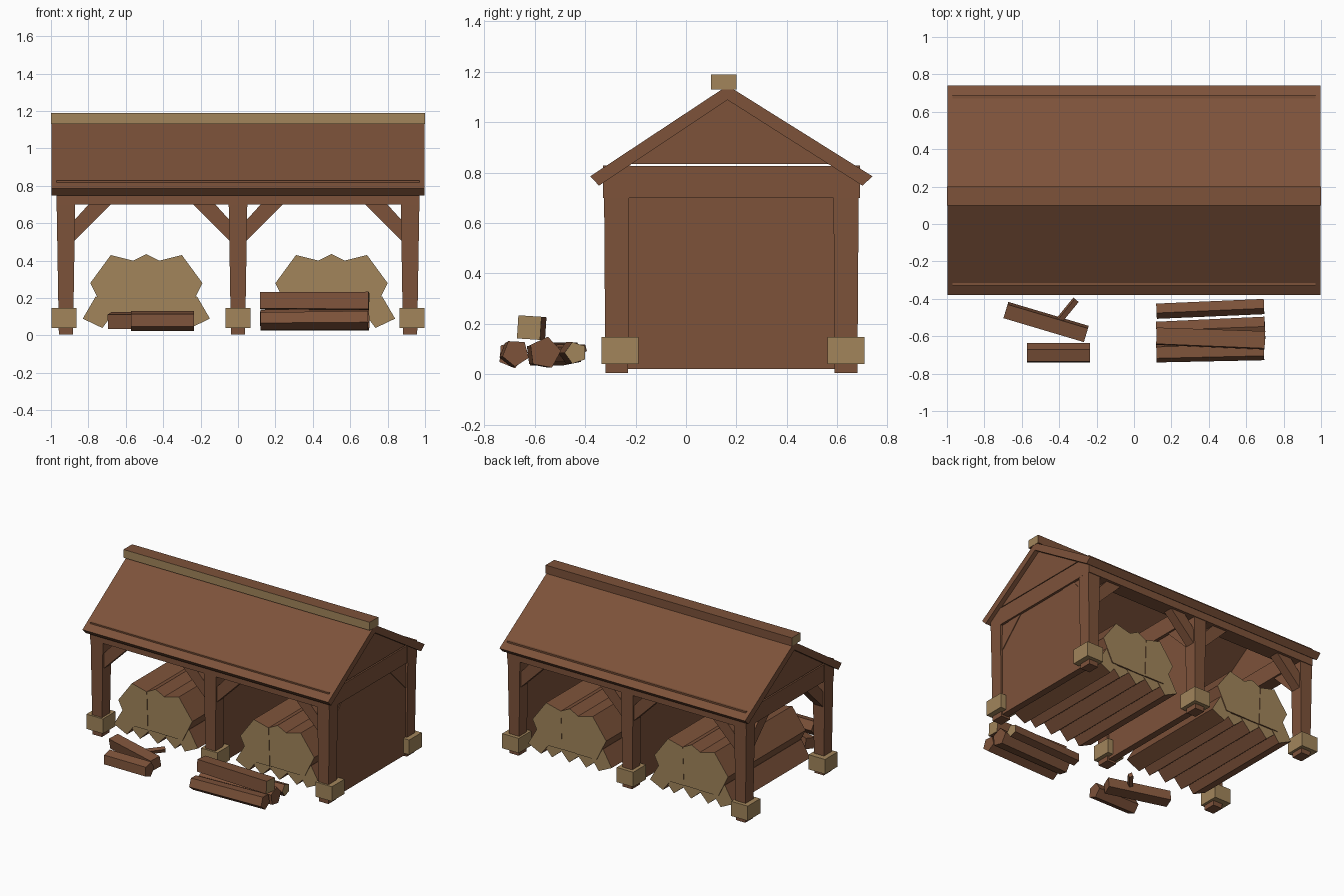
import bpy, bmesh, math
from mathutils import Vector

if "Cube" in bpy.data.objects:
    bpy.data.objects.remove(bpy.data.objects["Cube"])


def material(name, col):
    m = bpy.data.materials.new(name)
    m.diffuse_color = (*col, 1)
    m.use_nodes = True
    m.node_tree.nodes["Principled BSDF"].inputs["Base Color"].default_value = m.diffuse_color
    return m


BROWN = material("brown_wood", (0.205, 0.085, 0.042))
TAN = material("cut_wood", (0.36, 0.235, 0.105))


def loft(name, ring_a, ring_b, side=BROWN, cap=BROWN):
    """Solid between two matching rings of points, with coloured end caps."""
    bm = bmesh.new()
    a = [bm.verts.new(p) for p in ring_a]
    b = [bm.verts.new(p) for p in ring_b]
    n = len(a)
    for i in range(n):
        bm.faces.new((a[i], a[(i + 1) % n], b[(i + 1) % n], b[i]))
    for ring in (a, b):
        bm.faces.new(ring).material_index = 1
    bmesh.ops.recalc_face_normals(bm, faces=bm.faces)
    me = bpy.data.meshes.new(name)
    bm.to_mesh(me)
    bm.free()
    me.materials.append(side)
    me.materials.append(cap)
    ob = bpy.data.objects.new(name, me)
    bpy.context.collection.objects.link(ob)
    return ob


def prism(name, pts, axis, lo, hi, side=BROWN, cap=BROWN):
    """Extrude a profile along x (points are y,z) or along y (points are x,z)."""
    def at(t):
        return [(t, u, v) if axis == 'x' else (u, t, v) for u, v in pts]
    return loft(name, at(lo), at(hi), side, cap)


def box(name, x0, x1, y0, y1, z0, z1, mat=BROWN):
    return prism(name, [(y0, z0), (y1, z0), (y1, z1), (y0, z1)], 'x', x0, x1, mat, mat)


def log(name, p, q, r0, r1, sides, turn, cap=BROWN):
    """Faceted log from p to q."""
    p, q = Vector(p), Vector(q)
    d = (q - p).normalized()
    u = d.cross(Vector((0, 0, 1))).normalized()
    v = u.cross(d)
    def ring(c, r):
        return [c + r * (u * math.cos(turn + math.tau * i / sides)
                         + v * math.sin(turn + math.tau * i / sides)) for i in range(sides)]
    return loft(name, ring(p, r0), ring(q, r1), BROWN, cap)


FRONT, BACK = -0.275, 0.635
POST_X = (-0.92, 0.0, 0.92)

# Posts on stone-coloured footings
for x in POST_X:
    for y in (FRONT, BACK):
        top = [(x + a * 0.05, y + b * 0.05, 0.72) for a, b in ((-1, -1), (1, -1), (1, 1), (-1, 1))]
        low = [(x + a * 0.038, y + b * 0.045, 0.005) for a, b in ((-1, -1), (1, -1), (1, 1), (-1, 1))]
        loft("post", low, top)
        fx = x * 1.011
        fy = -0.262 if y < 0 else BACK
        box("footing", fx - 0.067, fx + 0.067, fy - 0.073, fy + 0.073, 0.04, 0.148, TAN)

# Long beams and cross ties
for y in (FRONT, BACK):
    box("long_beam", -0.97, 0.97, y - 0.055, y + 0.055, 0.70, 0.828)
for x in POST_X:
    box("cross_tie", x - 0.048, x + 0.048, FRONT - 0.05, BACK + 0.05, 0.701, 0.827)

# Diagonal braces between posts and beams
def brace_profile(c, s):
    return [(c + s * 0.03, 0.49), (c + s * 0.05, 0.51), (c + s * 0.25, 0.71),
            (c + s * 0.13, 0.71), (c + s * 0.03, 0.60)]


for y in (FRONT, BACK):
    for x, s in ((-0.92, 1), (0, -1), (0, 1), (0.92, -1)):
        prism("long_brace", brace_profile(x, s), 'y', y - 0.035, y + 0.035)
for x in POST_X:
    for y, s in ((FRONT, 1), (BACK, -1)):
        prism("side_brace", brace_profile(y, s), 'x', x - 0.035, x + 0.035)

# End wall and middle partition
box("end_wall", 0.90, 0.95, -0.31, 0.67, 0.02, 0.71)
box("partition", -0.025, 0.025, -0.29, 0.66, 0.02, 0.71)

# Roof, gables and ridge board
prism("roof", [(-0.38, 0.785), (0.165, 1.145), (0.74, 0.785), (0.70, 0.748),
               (0.165, 1.088), (-0.345, 0.748)], 'x', -0.998, 0.998)
for x in (-0.925, 0.925):
    prism("gable", [(-0.26, 0.834), (0.165, 1.11), (0.62, 0.834)], 'x', x - 0.04, x + 0.04)
ridge = box("ridge_board", -1.0, 1.0, 0.10, 0.20, 1.13, 1.19)
ridge.data.materials[1] = TAN
for f in ridge.data.polygons:
    if f.normal.y < -0.9 or abs(f.normal.x) > 0.9:
        f.material_index = 1

# Stacked firewood in each bay
big_side = [(-0.30, 0.28), (-0.19, 0.43), (-0.07, 0.40), (-0.06, 0.12), (-0.22, 0.12)]
big_mid = [(-0.09, 0.39), (0, 0.435), (0.09, 0.39), (0.10, 0.12), (-0.10, 0.12)]
outer = [(-0.34, 0.09), (-0.27, 0.21), (-0.16, 0.14), (-0.235, 0.04)]
lower = [(-0.09, 0.12), (0, 0.20), (0.09, 0.12), (0.01, 0.035)]
for cx in (-0.49, 0.5):
    stack = [big_side, [(-x, z) for x, z in big_side], big_mid,
             outer, [(-x, z) for x, z in outer]]
    stack += [[(x + k, z) for x, z in lower] for k in (-0.14, 0, 0.14)]
    for i, pts in enumerate(stack):
        e = 0.002 * i
        prism("stacked_log", [(cx + x, z) for x, z in pts], 'y', -0.26 + e, 0.64 - e, BROWN, TAN)

# Loose logs lying in front
log("loose_log", (0.12, -0.462, 0.085), (0.695, -0.437, 0.085), 0.045, 0.045, 5, 0.0, TAN)
log("loose_log", (0.12, -0.58, 0.08), (0.70, -0.56, 0.085), 0.058, 0.065, 5, 0.5)
log("loose_log", (0.12, -0.69, 0.08), (0.695, -0.675, 0.085), 0.052, 0.055, 5, 1.0)
log("top_loose_log", (0.12, -0.60, 0.185), (0.70, -0.622, 0.185), 0.062, 0.065, 4, 0.85, TAN)
log("loose_log", (-0.685, -0.46, 0.08), (-0.255, -0.588, 0.08), 0.055, 0.055, 4, 0.6)
log("loose_log", (-0.573, -0.692, 0.078), (-0.235, -0.692, 0.078), 0.056, 0.056, 5, 0.7)
log("loose_stick", (-0.42, -0.54, 0.10), (-0.31, -0.405, 0.10), 0.02, 0.02, 4, 0.4)
